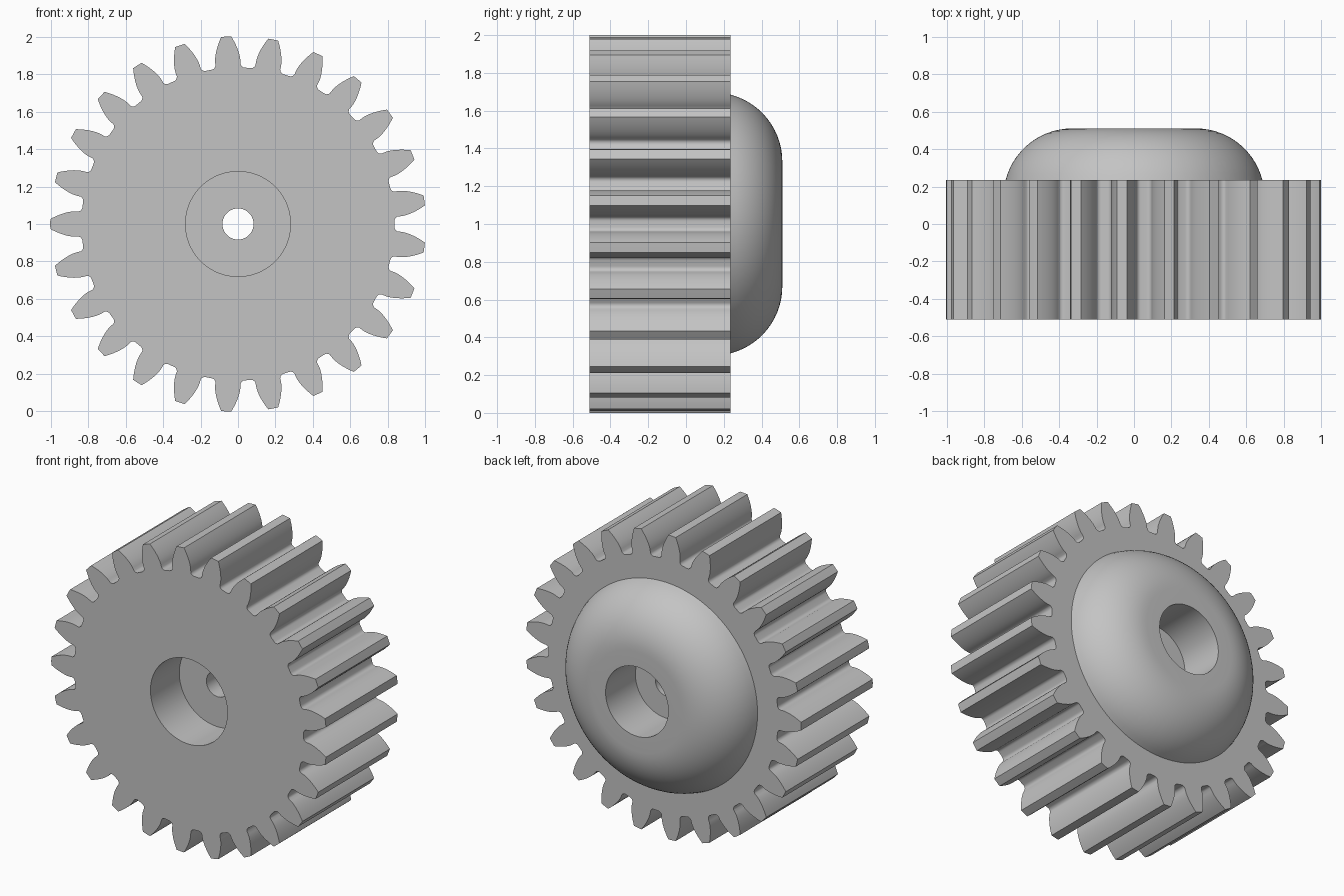
import bpy
import bmesh
from math import sin, cos, tan, acos, asin, pi, radians

if "Cube" in bpy.data.objects:
    bpy.data.objects.remove(bpy.data.objects["Cube"], do_unlink=True)

# Gear proportions
TEETH = 25
TIP = 1.002
MODULE = TIP / (TEETH / 2 + 1)
PITCH = MODULE * TEETH / 2
ROOT = PITCH - 1.25 * MODULE
BASE = PITCH * cos(radians(20))
FILLET = 0.024
FRONT, BACK, DOME_TOP = -0.51, 0.235, 0.51


def involute(r):
    a = acos(min(1, BASE / r))
    return tan(a) - a


def half_tooth():
    """(angle, radius) points from tooth tip to the root, measured from the tooth axis."""
    base_angle = pi / (2 * TEETH) + involute(PITCH)
    steps = 8
    pts = []
    for i in range(steps + 1):
        r = TIP + (BASE - TIP) * i / steps
        pts.append((base_angle - involute(r), r))
    for i in range(1, 7):
        t = pi / 2 * i / 6
        pts.append((base_angle + FILLET * (1 - cos(t)) / ROOT,
                    ROOT + FILLET * (1 - sin(t))))
    return pts


# Full toothed outline, with one tooth pointing along -x
half = half_tooth()
tooth = [(-a, r) for a, r in reversed(half)] + [(0, TIP)] + half + [(pi / TEETH, ROOT)]
outline = [(pi + k * 2 * pi / TEETH + a, r) for k in range(TEETH) for a, r in tooth]

# Domed hub: arc from the back face up to the flat top
flat_r, foot_r = 0.33, 0.685
rise, run = DOME_TOP - BACK, foot_r - flat_r
arc_r = (run ** 2 + rise ** 2) / (2 * rise)
start = asin((arc_r - rise) / arc_r)
STEPS = 14
dome = []
for i in range(STEPS + 1):
    t = start + (pi / 2 - start) * i / STEPS
    dome.append((DOME_TOP - arc_r + arc_r * sin(t), flat_r + arc_r * cos(t)))

# Back recess, through hole and front recess
bores = [(DOME_TOP, 0.228), (0.2, 0.228), (0.2, 0.083),
         (-0.21, 0.083), (-0.21, 0.28), (FRONT, 0.28)]

# Closed section; a radius of None follows the teeth
section = [(FRONT, None), (BACK, None)] + dome + bores

bm = bmesh.new()
rings = [[bm.verts.new(((radius or r) * cos(a), y, 1 + (radius or r) * sin(a)))
          for a, r in outline] for y, radius in section]
for i, ring in enumerate(rings):
    after = rings[(i + 1) % len(rings)]
    for j in range(len(ring)):
        k = (j + 1) % len(ring)
        bm.faces.new((ring[j], ring[k], after[k], after[j]))
bmesh.ops.recalc_face_normals(bm, faces=bm.faces)
mesh = bpy.data.meshes.new("spur_gear")
bm.to_mesh(mesh)
bm.free()

gear = bpy.data.objects.new("spur_gear", mesh)
bpy.context.collection.objects.link(gear)

# Plain grey metal
grey = bpy.data.materials.new("plain_grey")
grey.use_nodes = True
color = (0.55, 0.55, 0.55, 1)
grey.diffuse_color = color
grey.node_tree.nodes["Principled BSDF"].inputs["Base Color"].default_value = color
mesh.materials.append(grey)

bpy.ops.object.select_all(action="DESELECT")
gear.select_set(True)
bpy.context.view_layer.objects.active = gear
bpy.ops.object.shade_smooth_by_angle(angle=radians(30))
